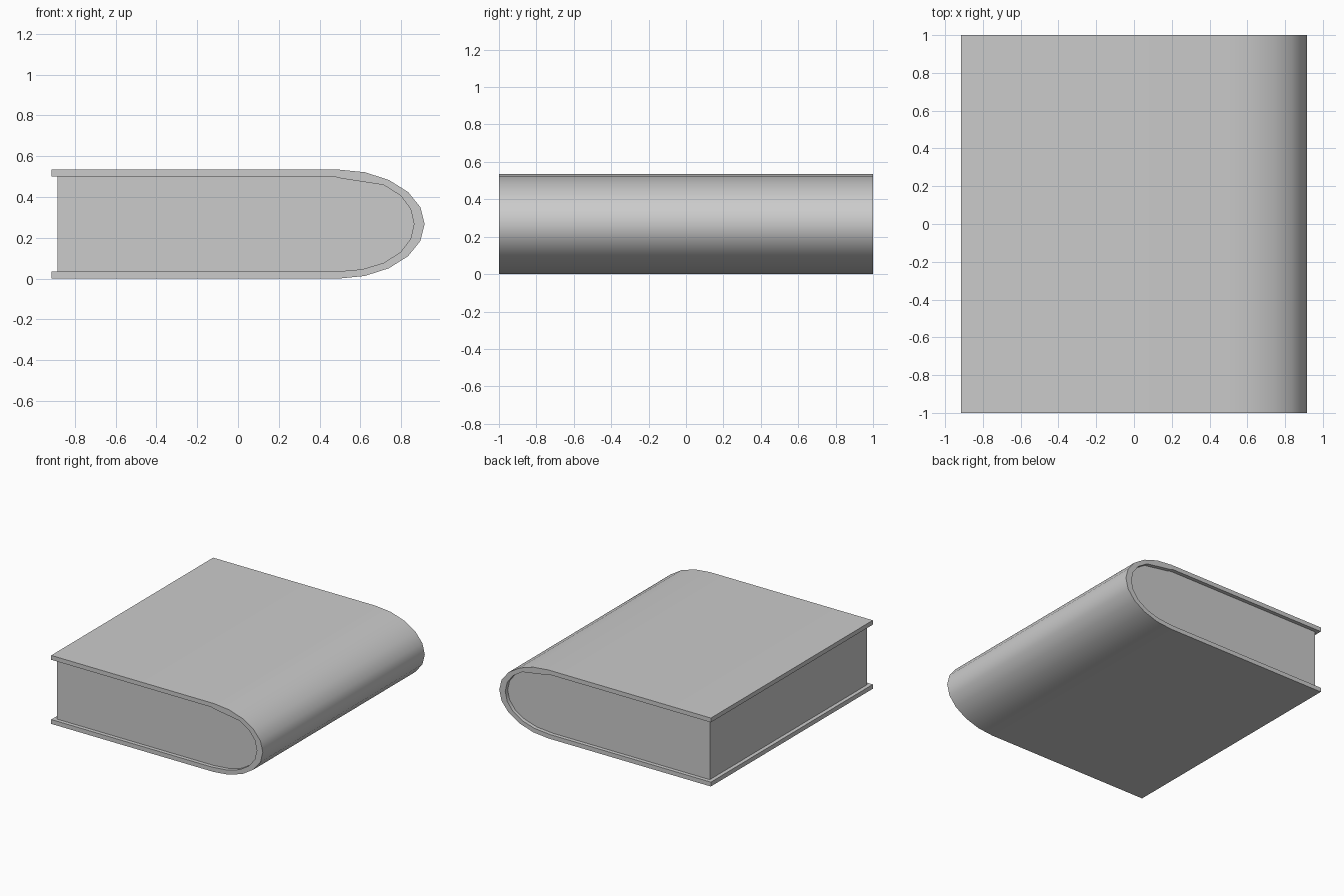
import bpy, bmesh, math

if "Cube" in bpy.data.objects:
    bpy.data.objects.remove(bpy.data.objects["Cube"])

L, T = -0.915, 0.535          # fore-edge x and total thickness

# Outside of the cover: half ellipse spine between two flat boards
outer = [(L, 0)]
for i in range(11):
    a = math.radians(-90 + 18 * i)
    outer.append((0.49 + 0.425 * math.cos(a), T / 2 + T / 2 * math.sin(a)))
outer.append((L, T))

# Inside of the cover, matched point for point with the outside
inner = [(L, 0.034), (0.47, 0.034), (0.61, 0.046), (0.715, 0.078), (0.797, 0.13),
         (0.846, 0.195), (0.863, 0.268), (0.846, 0.342), (0.797, 0.407),
         (0.715, 0.459), (0.497, 0.493), (0.47, 0.501), (L, 0.501)]


def extrude_faces(name, points, faces, half_y):
    """Fill a profile in the xz plane and extrude it along y."""
    bm = bmesh.new()
    verts = [bm.verts.new((x, -half_y, z)) for x, z in points]
    fs = [bm.faces.new([verts[i] for i in f]) for f in faces]
    geo = bmesh.ops.extrude_face_region(bm, geom=fs, use_keep_orig=True)
    moved = [v for v in geo["geom"] if isinstance(v, bmesh.types.BMVert)]
    bmesh.ops.translate(bm, verts=moved, vec=(0, 2 * half_y, 0))
    bmesh.ops.recalc_face_normals(bm, faces=bm.faces)
    mesh = bpy.data.meshes.new(name)
    bm.to_mesh(mesh)
    bm.free()
    obj = bpy.data.objects.new(name, mesh)
    bpy.context.collection.objects.link(obj)
    bpy.ops.object.select_all(action='DESELECT')
    bpy.context.view_layer.objects.active = obj
    obj.select_set(True)
    bpy.ops.object.shade_smooth_by_angle(angle=math.radians(35))
    return obj


# Cover: boards and rounded spine in one strip
n = len(outer)
extrude_faces("cover", outer + inner,
              [(i, i + 1, n + i + 1, n + i) for i in range(n - 1)], 1.0)

# Page block, set in from the cover on three sides
pages = [(max(x, -0.885), z) for x, z in inner]
extrude_faces("pages", pages, [tuple(range(n))], 0.97)
